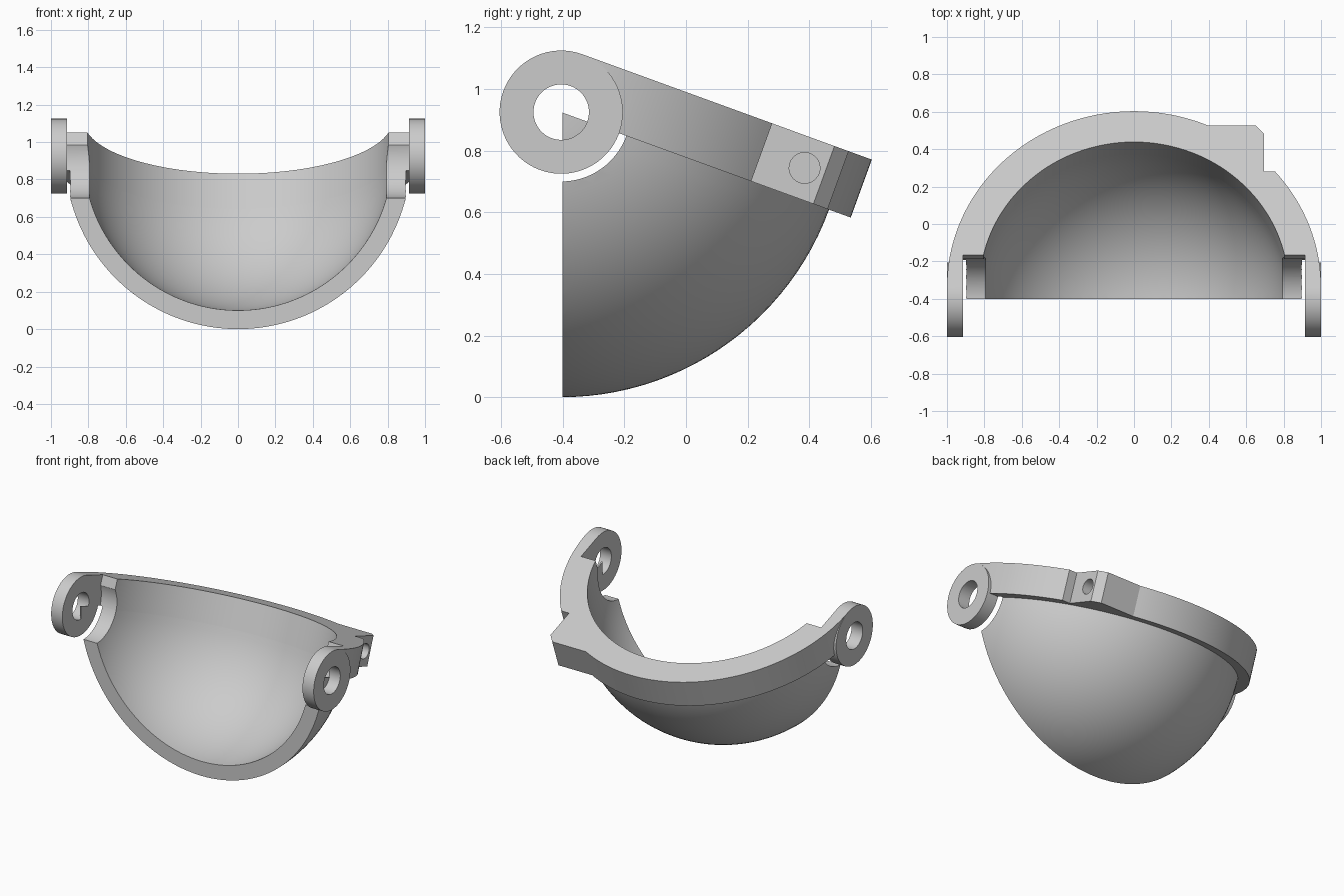
import bpy, bmesh, math
from mathutils import Matrix, Vector

cube = bpy.data.objects.get("Cube")
if cube:
    bpy.data.objects.remove(cube, do_unlink=True)

TILT = Matrix.Rotation(math.radians(-20), 4, 'X')
FRAME = Matrix.Translation((0, -0.405, 0.925)) @ TILT   # hinge axis frame
BOWL_OUT, BOWL_IN, RIM_OUT, RIM_H = 0.925, 0.825, 1.0, 0.2
EAR_X = 0.915

grey = bpy.data.materials.new("light_grey")
grey.use_nodes = True
colour = (0.6, 0.6, 0.6, 1)
grey.diffuse_color = colour
grey.node_tree.nodes["Principled BSDF"].inputs["Base Color"].default_value = colour


def finish(name, bm):
    bmesh.ops.recalc_face_normals(bm, faces=bm.faces)
    mesh = bpy.data.meshes.new(name)
    bm.to_mesh(mesh)
    bm.free()
    mesh.materials.append(grey)
    ob = bpy.data.objects.new(name, mesh)
    bpy.context.collection.objects.link(ob)
    ob.matrix_world = FRAME
    return ob


def box(name, lo, hi, turn=Matrix()):
    bm = bmesh.new()
    lo, hi = Vector(lo), Vector(hi)
    size = Matrix.Diagonal((*(hi - lo), 1))
    bmesh.ops.create_cube(bm, size=1, matrix=turn @ Matrix.Translation((lo + hi) / 2) @ size)
    return finish(name, bm)


def rod(name, r, x0, x1, y=0, z=0, sides=64):
    """Cylinder lying along x."""
    bm = bmesh.new()
    place = Matrix.Translation(((x0 + x1) / 2, y, z)) @ Matrix.Rotation(math.pi / 2, 4, 'Y')
    bmesh.ops.create_cone(bm, cap_ends=True, segments=sides, radius1=r, radius2=r,
                          depth=x1 - x0, matrix=place)
    return finish(name, bm)


def combine(target, tool, operation='DIFFERENCE'):
    tool.hide_render = True
    bpy.context.view_layer.update()
    mod = target.modifiers.new("cut", 'BOOLEAN')
    mod.operation, mod.object, mod.solver = operation, tool, 'EXACT'
    bpy.ops.object.select_all(action='DESELECT')
    bpy.context.view_layer.objects.active = target
    target.select_set(True)
    bpy.ops.object.modifier_apply(modifier=mod.name)


def arc(r, a0, a1, n):
    return [(r * math.cos(a0 + (a1 - a0) * i / n), r * math.sin(a0 + (a1 - a0) * i / n))
            for i in range(n + 1)]


# Bowl: lathed hemispherical shell
bm = bmesh.new()
profile = arc(BOWL_OUT, 0, -math.pi / 2, 32) + arc(BOWL_IN, -math.pi / 2, 0, 32)
verts = [bm.verts.new((x, 0, z)) for x, z in profile]
edges = [bm.edges.new((verts[i - 1], verts[i])) for i in range(len(verts)) if i != 33]
bmesh.ops.spin(bm, geom=verts + edges, cent=(0, 0, 0), axis=(0, 0, 1),
               angle=math.tau, steps=128)
bmesh.ops.remove_doubles(bm, verts=bm.verts, dist=0.0005)
bowl = finish("bowl", bm)

# Rim: half ring outline with the notched bolt lug on the left
notch, lug_side, lug_back = 0.656, 0.695, 0.92
outline = arc(RIM_OUT, 0, math.asin(notch), 28)
outline += [(lug_side, notch), (lug_side, 0.871), (0.65, lug_back)]
outline += arc(RIM_OUT, math.asin(lug_back), math.pi, 80)
outline += arc(BOWL_IN, math.pi, 0, 64)
bm = bmesh.new()
base = bm.faces.new([bm.verts.new((x, y, 0)) for x, y in outline])
top = bmesh.ops.extrude_face_region(bm, geom=[base])["geom"]
bmesh.ops.translate(bm, vec=(0, 0, RIM_H),
                    verts=[v for v in top if isinstance(v, bmesh.types.BMVert)])
rim = finish("rim_with_hinge_ears", bm)

cutters = []

# Hinge ears joined to the rim
for side in (-1, 1):
    ends = sorted((side * 0.9, side * 1.0))
    ear = rod("hinge_ear", 0.2, *ends)
    combine(rim, ear, 'UNION')
    cutters.append(ear)

# Clearance round the hinge, pin bores, bolt hole and front opening
clearance = rod("hinge_clearance", 0.225, -EAR_X, EAR_X, sides=96)
rim_stop = box("rim_stop", (-EAR_X, -0.3, 0.02), (EAR_X, 0.183, 0.4))
bore = rod("pin_bore", 0.09, -1.2, 1.2)
bolt = rod("bolt_hole", 0.05, 0.5, 0.9, 0.804, 0.1, 32)
opening = box("front_opening", (-2, -3, -2), (2, 0.005, 2), TILT.inverted())
for tool in (clearance, rim_stop, bore, bolt):
    combine(rim, tool)
for tool in (opening, clearance):
    combine(bowl, tool)
for tool in cutters + [clearance, rim_stop, bore, bolt, opening]:
    bpy.data.objects.remove(tool, do_unlink=True)

# Smooth curves, crisp corners
for ob in (bowl, rim):
    bpy.ops.object.select_all(action='DESELECT')
    bpy.context.view_layer.objects.active = ob
    ob.select_set(True)
    bpy.ops.object.shade_smooth_by_angle(angle=math.radians(20))
